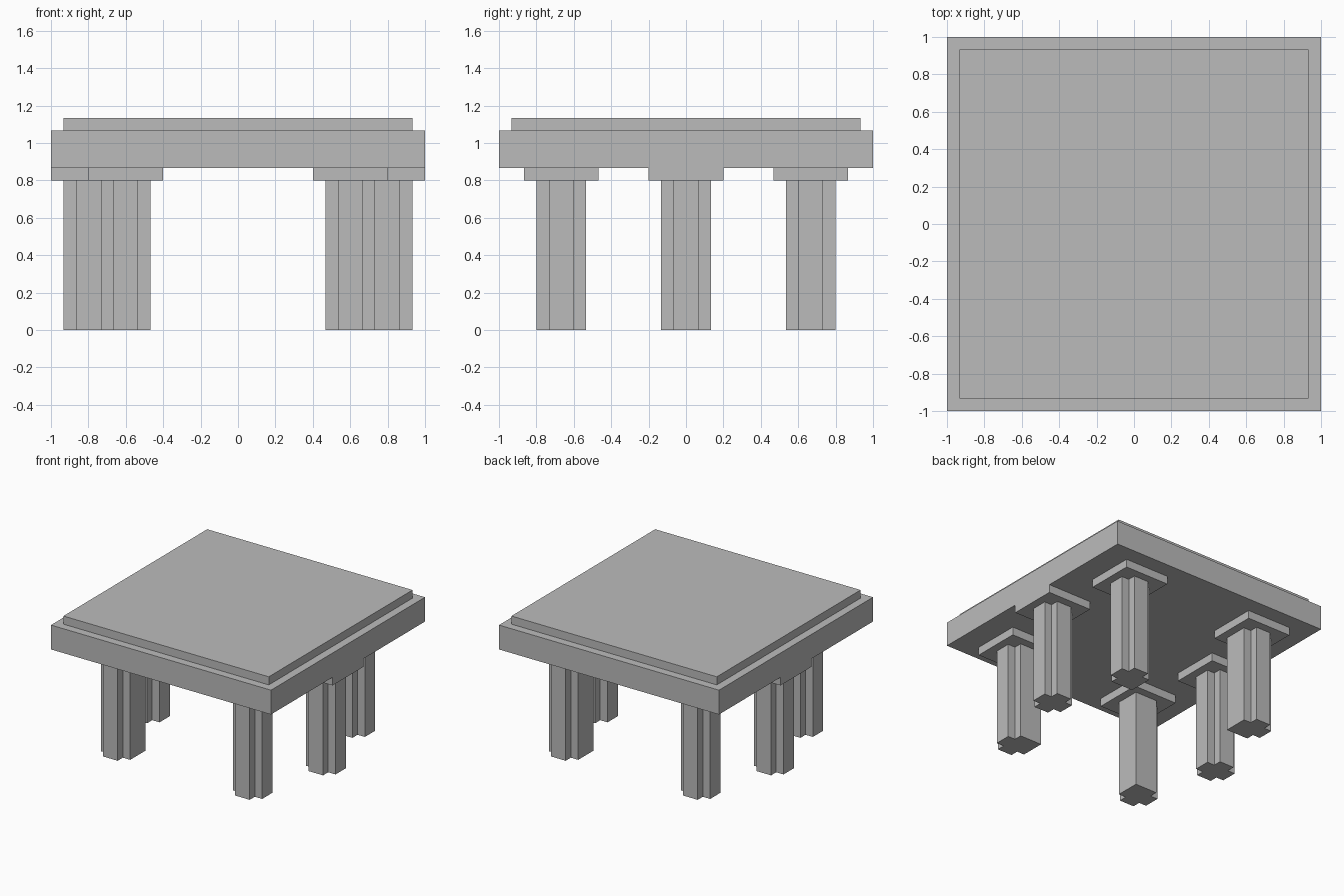
import bpy
import bmesh

U = 1 / 15  # modelling unit

old = bpy.data.objects.get("Cube")
if old:
    bpy.data.objects.remove(old, do_unlink=True)

stone = bpy.data.materials.new("grey stone")
stone.use_nodes = True
grey = (0.5, 0.5, 0.5, 1)
stone.diffuse_color = grey
stone.node_tree.nodes["Principled BSDF"].inputs["Base Color"].default_value = grey


def prism(name, outline, z0, z1):
    """Extrude a flat outline, given in modelling units, from z0 to z1."""
    bm = bmesh.new()
    face = bm.faces.new([bm.verts.new((x * U, y * U, z0 * U)) for x, y in outline])
    up = bmesh.ops.extrude_face_region(bm, geom=[face])["geom"]
    top = [v for v in up if isinstance(v, bmesh.types.BMVert)]
    bmesh.ops.translate(bm, verts=top, vec=(0, 0, (z1 - z0) * U))
    bmesh.ops.recalc_face_normals(bm, faces=bm.faces)
    mesh = bpy.data.meshes.new(name)
    bm.to_mesh(mesh)
    bm.free()
    mesh.materials.append(stone)
    obj = bpy.data.objects.new(name, mesh)
    bpy.context.collection.objects.link(obj)
    return obj


def square(cx, cy, half):
    return [(cx + sx * half, cy + sy * half)
            for sx, sy in ((-1, -1), (1, -1), (1, 1), (-1, 1))]


def notched_square(cx, cy, solid=None):
    """Square with its corners notched, except the one named by its signs."""
    points = []
    for sx, sy in ((-1, -1), (1, -1), (1, 1), (-1, 1)):
        if (sx, sy) == solid:
            corner = [(2, 2)]
        else:
            corner = [(2, 1), (1, 1), (1, 2)]
            if sx * sy < 0:
                corner.reverse()
        points += [(cx + sx * a, cy + sy * b) for a, b in corner]
    return points


# Table top
prism("table_slab", square(0, 0, 15), 13, 16)
prism("top_panel", square(0, 0, 14), 16, 17)

# Legs and their caps
for sx, side in ((1, "left"), (-1, "right")):
    for sy, place in ((-1, "front"), (0, "middle"), (1, "back")):
        cx = sx * (9 if sy else 12)
        cy = sy * 10
        solid = (-sx, -sy) if sy else None
        prism(f"{place}_{side}_leg", notched_square(cx, cy, solid), 0, 12)
        prism(f"{place}_{side}_leg_cap", square(cx, cy, 3), 12, 13)
